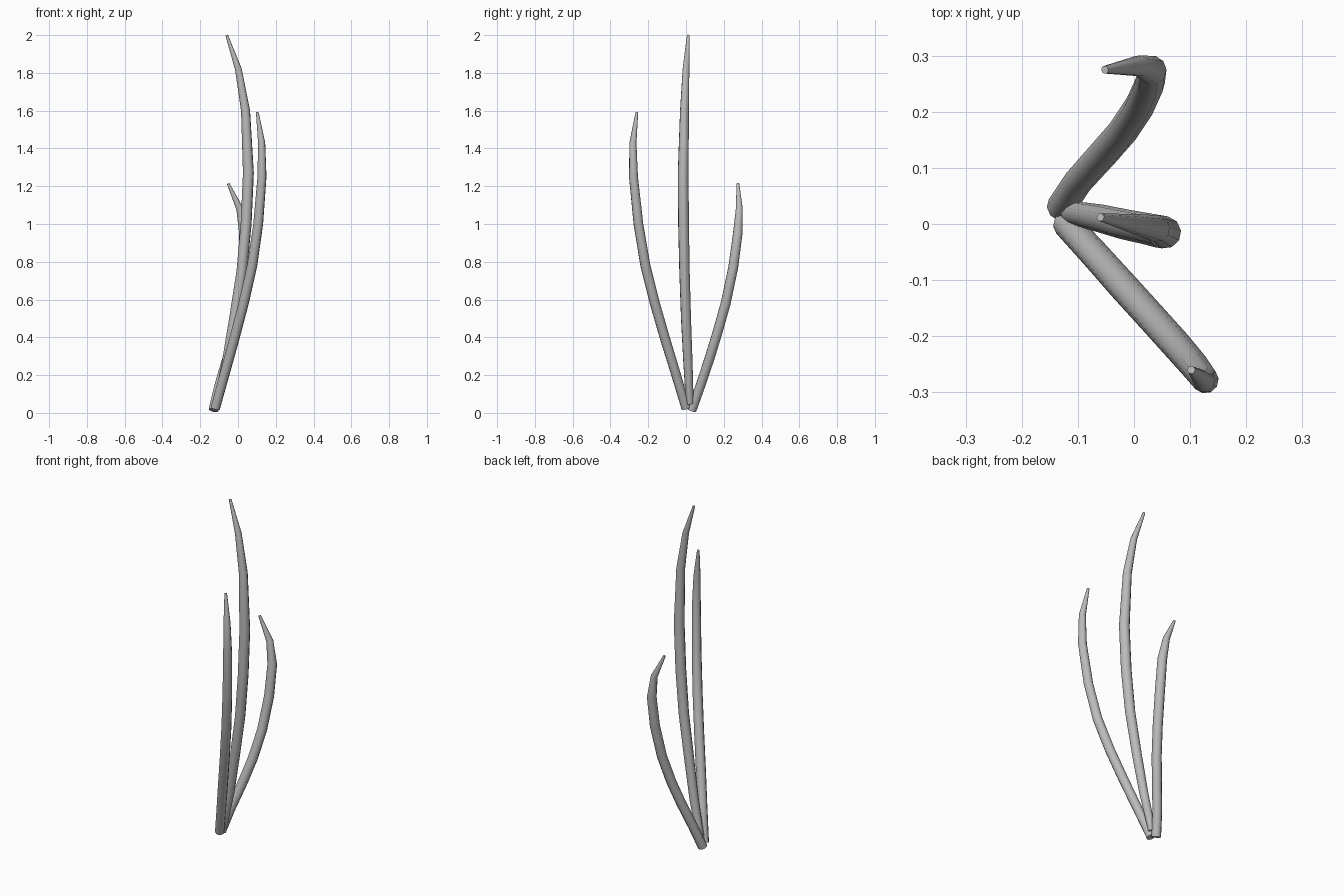
import bpy

cube = bpy.data.objects.get("Cube")
if cube:
    bpy.data.objects.remove(cube, do_unlink=True)

grey = bpy.data.materials.new("plain_grey")
grey.use_nodes = True
colour = (0.5, 0.5, 0.5, 1)
grey.diffuse_color = colour
grey.node_tree.nodes["Principled BSDF"].inputs["Base Color"].default_value = colour


def blade(name, points):
    """Sweep a ten-sided tube along (x, y, z, radius) points."""
    curve = bpy.data.curves.new(name, "CURVE")
    curve.dimensions = "3D"
    curve.bevel_depth = 1
    curve.bevel_resolution = 3
    curve.use_fill_caps = True
    spline = curve.splines.new("POLY")
    spline.points.add(len(points) - 1)
    for p, (x, y, z, r) in zip(spline.points, points):
        p.co = (x, y, z, 1)
        p.radius = r
    curve.materials.append(grey)
    obj = bpy.data.objects.new(name, curve)
    bpy.context.collection.objects.link(obj)
    # Turn the sweep into a mesh with smooth sides and crisp ends
    bpy.ops.object.select_all(action="DESELECT")
    obj.select_set(True)
    bpy.context.view_layer.objects.active = obj
    bpy.ops.object.convert(target="MESH")
    bpy.ops.object.shade_smooth_by_angle(angle=0.7)


# Tall middle blade
blade("tall_blade", [
    (-.11, .02, .05, .021), (-.06, .01, .27, .025), (-.02, 0, .5, .027),
    (.02, -.008, .75, .028), (.043, -.013, 1, .029), (.055, -.015, 1.27, .029),
    (.04, -.008, 1.6, .024), (.002, 0, 1.82, .018), (-.06, .012, 2, .007)])

# Medium blade leaning to the front
blade("front_blade", [
    (-.12, 0, .025, .025), (-.072, -.052, .2, .026), (-.02, -.11, .39, .027),
    (.03, -.165, .58, .027), (.075, -.215, .78, .027), (.107, -.252, 1, .026),
    (.127, -.278, 1.25, .024), (.125, -.281, 1.43, .019), (.102, -.26, 1.592, .007)])

# Short blade leaning to the back
blade("back_blade", [
    (-.13, .03, .014, .026), (-.1, .075, .14, .026), (-.055, .125, .29, .027),
    (-.02, .165, .42, .027), (.01, .21, .58, .027), (.028, .25, .77, .027),
    (.032, .274, .95, .026), (.01, .282, 1.08, .019), (-.052, .275, 1.214, .007)])
